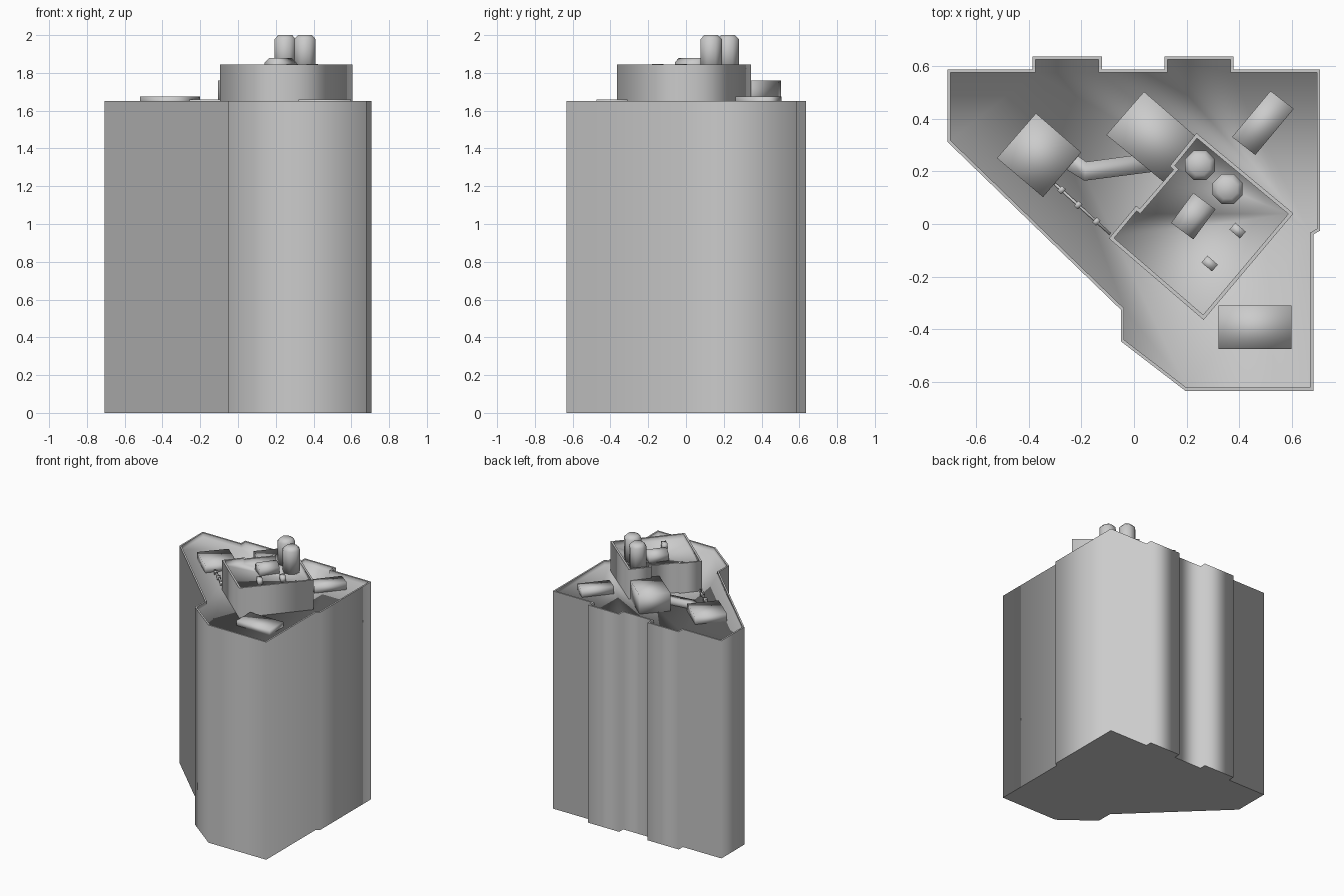
import bpy, bmesh, math
from mathutils import Vector

cube = bpy.data.objects.get("Cube")
if cube:
    bpy.data.objects.remove(cube, do_unlink=True)

grey = bpy.data.materials.new("light grey")
grey.use_nodes = True
colour = (0.6, 0.6, 0.6, 1)
grey.diffuse_color = colour
grey.node_tree.nodes["Principled BSDF"].inputs["Base Color"].default_value = colour


def offset(outline, dist):
    """Move a counter-clockwise outline inwards by dist."""
    pts = [Vector(p) for p in outline]
    result = []
    for i, p in enumerate(pts):
        a = (p - pts[i - 1]).normalized()
        b = (pts[(i + 1) % len(pts)] - p).normalized()
        na, nb = Vector((-a.y, a.x)), Vector((-b.y, b.x))
        result.append(p + (na + nb) * dist / (1 + na.dot(nb)))
    return result


def loft(name, rings, sharp=()):
    """Join (outline, height) rings, cap both ends; rings listed in sharp stay crisp."""
    bm = bmesh.new()
    loops = [[bm.verts.new((p[0], p[1], z)) for p in outline] for outline, z in rings]
    for low, high in zip(loops, loops[1:]):
        for i in range(len(low)):
            j = (i + 1) % len(low)
            bm.faces.new((low[i], low[j], high[j], high[i]))
    bm.faces.new(loops[0][::-1])
    bm.faces.new(loops[-1])
    bmesh.ops.recalc_face_normals(bm, faces=bm.faces)
    for f in bm.faces:
        f.smooth = True
    for k in sharp:
        loop = loops[k]
        for i in range(len(loop)):
            bm.edges.get((loop[i - 1], loop[i])).smooth = False
    mesh = bpy.data.meshes.new(name)
    bm.to_mesh(mesh)
    bm.free()
    mesh.materials.append(grey)
    obj = bpy.data.objects.new(name, mesh)
    bpy.context.collection.objects.link(obj)
    return obj


def walled(name, outline, base, top, floor, rim):
    inner = offset(outline, rim)
    return loft(name, [(outline, base), (outline, top), (inner, top), (inner, floor)],
                sharp=(0, 1, 2))


def prism(name, outline, base, top):
    return loft(name, [(outline, base), (outline, top)])


def strip(path, width):
    """Outline of a band that follows a path."""
    pts = [Vector(p) for p in path]
    left, right = [], []
    for i, p in enumerate(pts):
        d = (pts[min(i + 1, len(pts) - 1)] - pts[max(i - 1, 0)]).normalized()
        n = Vector((-d.y, d.x)) * width / 2
        left.append(p + n)
        right.append(p - n)
    return right + left[::-1]


ROOF, EAVE = 1.62, 1.65
HOUSE_FLOOR, HOUSE_TOP = 1.81, 1.845

# Main tower with two shallow bays on the back and a low parapet
tower = [(-.708, .587), (-.708, .312), (-.05, -.325), (-.05, -.445), (.195, -.633),
         (.68, -.633), (.68, -.04), (.706, -.025), (.706, .587), (.378, .587),
         (.378, .636), (.115, .636), (.115, .587), (-.122, .587), (-.122, .636),
         (-.385, .636), (-.385, .587)]
walled("tower", tower, 0, EAVE, ROOF, .012)

# Penthouse with a recessed section in its back right wall
house = [(.237, .345), (.136, .22), (.15, .206), (.022, .058), (.008, .069),
         (-.095, -.055), (.264, -.364), (.605, .04)]
walled("penthouse", house, ROOF - .01, HOUSE_TOP, HOUSE_FLOOR, .014)

# Plant units on the main roof
units = {
    "stair_block": ([(.038, .502), (-.105, .338), (.13, .145), (.26, .31)], 1.76),
    "right_unit": ([(-.372, .42), (-.52, .25), (-.345, .102), (-.2, .272)], 1.675),
    "left_unit": ([(.518, .505), (.372, .33), (.46, .262), (.606, .437)], 1.675),
    "front_unit": ([(.32, -.31), (.32, -.474), (.597, -.474), (.597, -.31)], 1.658),
}
for name, (outline, top) in units.items():
    prism(name, outline, ROOF - .01, top)

# Bent duct between two units
prism("duct", strip([(-.29, .27), (-.185, .2), (.08, .235)], .072), ROOF - .01, 1.66)

# Thin pipe with joints
start, end = Vector((-.3, .152)), Vector((-.09, -.038))
prism("pipe", strip([start, end], .01), ROOF, 1.64)
along = (end - start).normalized() * .01
for k, t in enumerate((.12, .42, .75)):
    c = start.lerp(end, t)
    prism(f"pipe_joint_{k + 1}", strip([c - along, c + along], .026), ROOF, 1.645)

# Ridged unit inside the penthouse roof
ridge_a, ridge_b = Vector((.183, -.027)), Vector((.267, .087))
base = strip([ridge_a, ridge_b], .105)
lid = strip([ridge_a, ridge_b], .04)
loft("ridged_unit", [(base, HOUSE_FLOOR - .01), (base, 1.855), (lid, 1.88)])

# Small vents
for k, (x, y) in enumerate([(.393, -.025), (.287, -.15)]):
    d = Vector((.02, -.017))
    c = Vector((x, y))
    prism(f"vent_{k + 1}", strip([c - d, c + d], .034), HOUSE_FLOOR - .01, 1.848)


def octagon(x, y, r):
    return [(x + r * math.cos(math.tau * (i + .5) / 8),
             y + r * math.sin(math.tau * (i + .5) / 8)) for i in range(8)]


# Twin flues
for k, (x, y) in enumerate([(.25, .223), (.355, .133)]):
    loft(f"flue_{k + 1}", [(octagon(x, y, .061), HOUSE_FLOOR - .01),
                           (octagon(x, y, .061), 1.978),
                           (octagon(x, y, .04), 2.0)])
